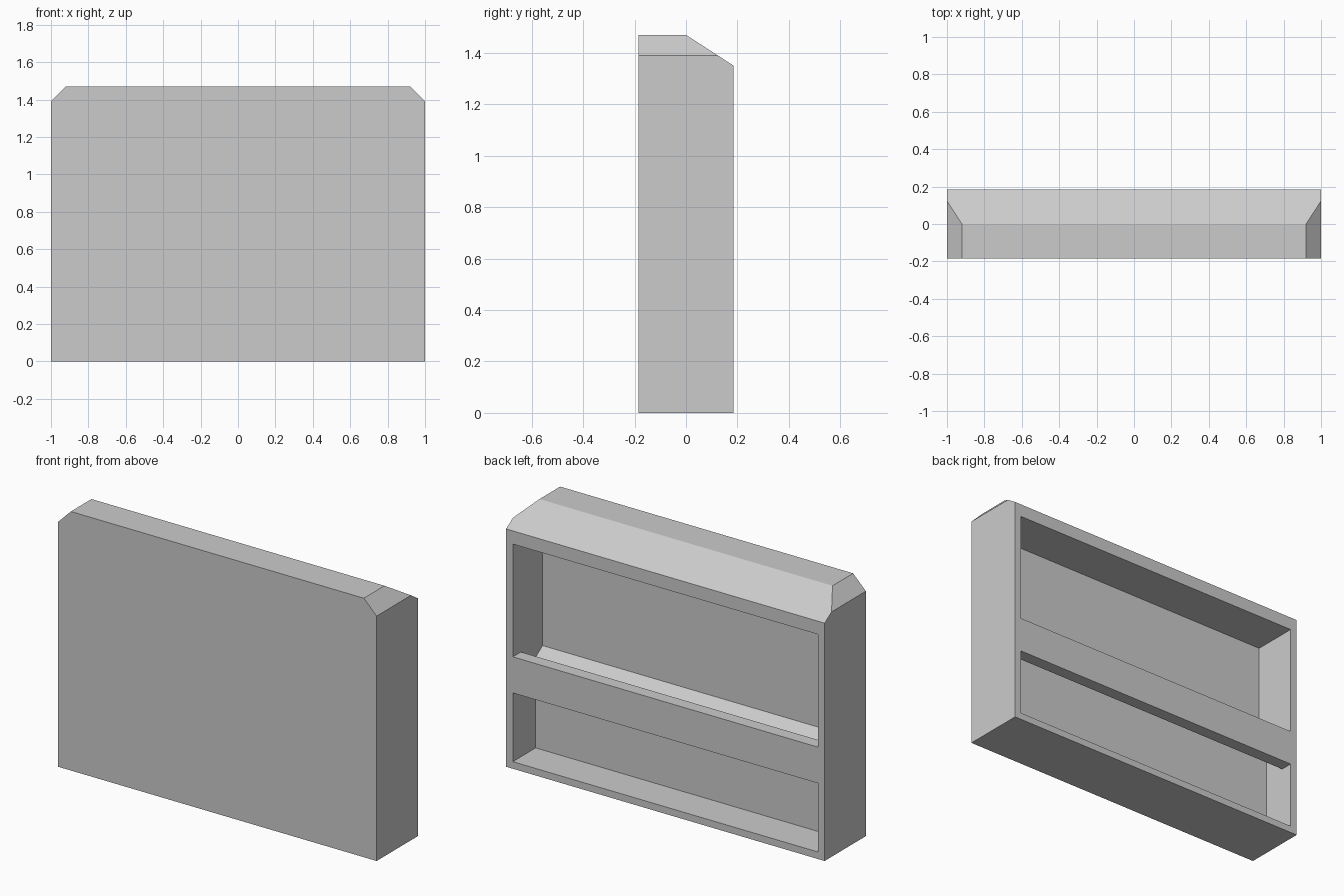
import bpy, bmesh

if "Cube" in bpy.data.objects:
    bpy.data.objects.remove(bpy.data.objects["Cube"], do_unlink=True)

GREY = (0.6, 0.6, 0.6, 1)
mat = bpy.data.materials.new("plain_grey")
mat.use_nodes = True
mat.diffuse_color = GREY
mat.node_tree.nodes["Principled BSDF"].inputs["Base Color"].default_value = GREY


def prism(name, profile, half_width, corner_cuts=()):
    """Extrude a (y, z) profile along x, then slice off corners with planes."""
    bm = bmesh.new()
    face = bm.faces.new([bm.verts.new((-half_width, y, z)) for y, z in profile])
    ext = bmesh.ops.extrude_face_region(bm, geom=[face])
    verts = [v for v in ext["geom"] if isinstance(v, bmesh.types.BMVert)]
    bmesh.ops.translate(bm, verts=verts, vec=(2 * half_width, 0, 0))
    for point, normal in corner_cuts:
        cut = bmesh.ops.bisect_plane(
            bm, geom=bm.verts[:] + bm.edges[:] + bm.faces[:],
            plane_co=point, plane_no=normal, clear_outer=True)
        rim = [e for e in cut["geom_cut"] if isinstance(e, bmesh.types.BMEdge)]
        bmesh.ops.holes_fill(bm, edges=rim)
    bmesh.ops.recalc_face_normals(bm, faces=bm.faces[:])
    mesh = bpy.data.meshes.new(name)
    bm.to_mesh(mesh)
    bm.free()
    mesh.materials.append(mat)
    obj = bpy.data.objects.new(name, mesh)
    bpy.context.collection.objects.link(obj)
    return obj


# Outer block: sloped back top edge and clipped top corners
FRONT, BACK, TOP = -0.185, 0.185, 1.47
cabinet = prism(
    "wall_panel",
    [(FRONT, 0), (BACK, 0), (BACK, 1.35), (0, TOP), (FRONT, TOP)],
    1.0,
    [((side * 0.92, 0, TOP), (side, 0, 1)) for side in (-1, 1)])

# Hollow back: thicker lower wall, sloped step, and a cross rail left standing
OUT, RAIL = 0.25, 0.113
WALL_LOW, WALL_HIGH = -0.02, -0.082
cutter = prism(
    "cavity_cutter",
    [(OUT, 0.04), (WALL_LOW, 0.04), (WALL_LOW, 0.555), (WALL_HIGH, 0.597),
     (WALL_HIGH, 1.275), (OUT, 1.275), (OUT, 0.635), (RAIL, 0.635),
     (RAIL, 0.43), (OUT, 0.43)],
    0.958)
cutter.hide_render = True

# Cut the cavity, bake the result and drop the cutter
mod = cabinet.modifiers.new("cavity", "BOOLEAN")
mod.operation = "DIFFERENCE"
mod.solver = "EXACT"
mod.object = cutter
graph = bpy.context.evaluated_depsgraph_get()
baked = bpy.data.meshes.new_from_object(cabinet.evaluated_get(graph))
cabinet.modifiers.clear()
cabinet.data = baked
bpy.data.objects.remove(cutter, do_unlink=True)
